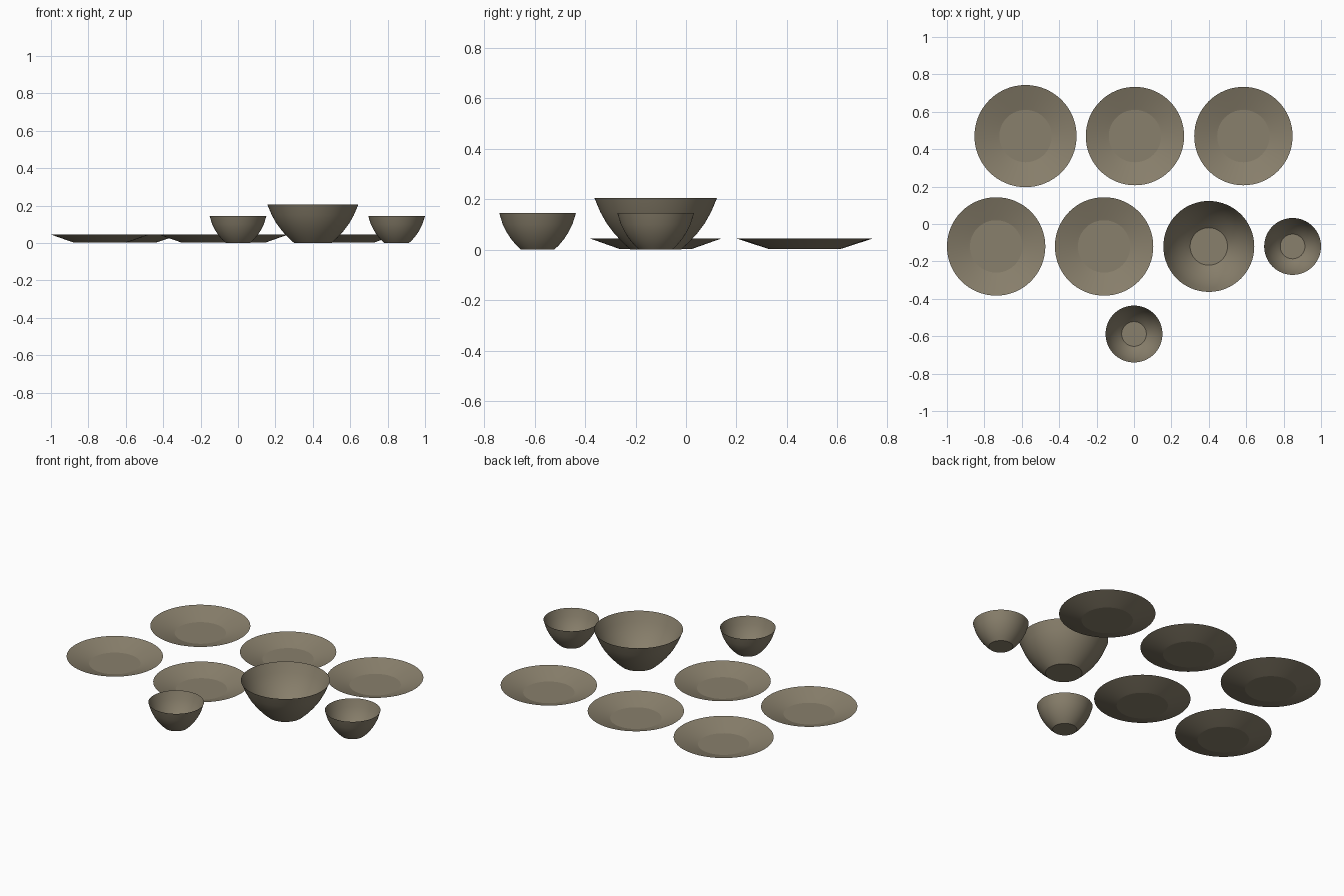
import bpy, math

if "Cube" in bpy.data.objects:
    bpy.data.objects.remove(bpy.data.objects["Cube"])

clay = bpy.data.materials.new("olive clay")
clay.diffuse_color = (0.25, 0.215, 0.15, 1)
clay.use_nodes = True
clay.node_tree.nodes["Principled BSDF"].inputs["Base Color"].default_value = clay.diffuse_color


def lathe(name, x, y, profile, sides=64):
    """Spin (radius, height) points about z; the first ring is closed by a flat base."""
    verts, faces = [], []
    for r, z in profile:
        for i in range(sides):
            a = 2 * math.pi * i / sides
            verts.append((r * math.cos(a), r * math.sin(a), z))
    faces.append(list(range(sides)))
    for k in range(len(profile) - 1):
        for i in range(sides):
            j = (i + 1) % sides
            faces.append((k * sides + i, k * sides + j,
                          (k + 1) * sides + j, (k + 1) * sides + i))
    mesh = bpy.data.meshes.new(name)
    mesh.from_pydata(verts, [], faces)
    mesh.materials.append(clay)
    ob = bpy.data.objects.new(name, mesh)
    bpy.context.collection.objects.link(ob)
    ob.location = (x, y, 0)
    bpy.ops.object.select_all(action='DESELECT')
    ob.select_set(True)
    bpy.context.view_layer.objects.active = ob
    bpy.ops.object.shade_smooth_by_angle(angle=math.radians(30))
    return ob


# Plates: flat centre with a straight sloping rim
for n, (x, y, r) in enumerate([(-0.58, 0.47, 0.273), (0.005, 0.47, 0.263), (0.585, 0.47, 0.263),
                               (-0.737, -0.12, 0.263), (-0.16, -0.12, 0.263)]):
    lathe(f"plate_{n + 1}", x, y, [(0.14, 0.002), (0.15, 0.005), (r, 0.045)])

# Bowls: narrow flat base, flaring lower wall, steeper upper wall
lathe("large_bowl", 0.40, -0.12, [(0.10, 0), (0.13, 0.027), (0.165, 0.065), (0.195, 0.105),
                                  (0.22, 0.15), (0.243, 0.205)])
for n, (x, y) in enumerate([(0.848, -0.12), (0, -0.588)]):
    lathe(f"small_bowl_{n + 1}", x, y, [(0.066, 0), (0.085, 0.018), (0.105, 0.042),
                                        (0.122, 0.068), (0.138, 0.1), (0.152, 0.145)])
